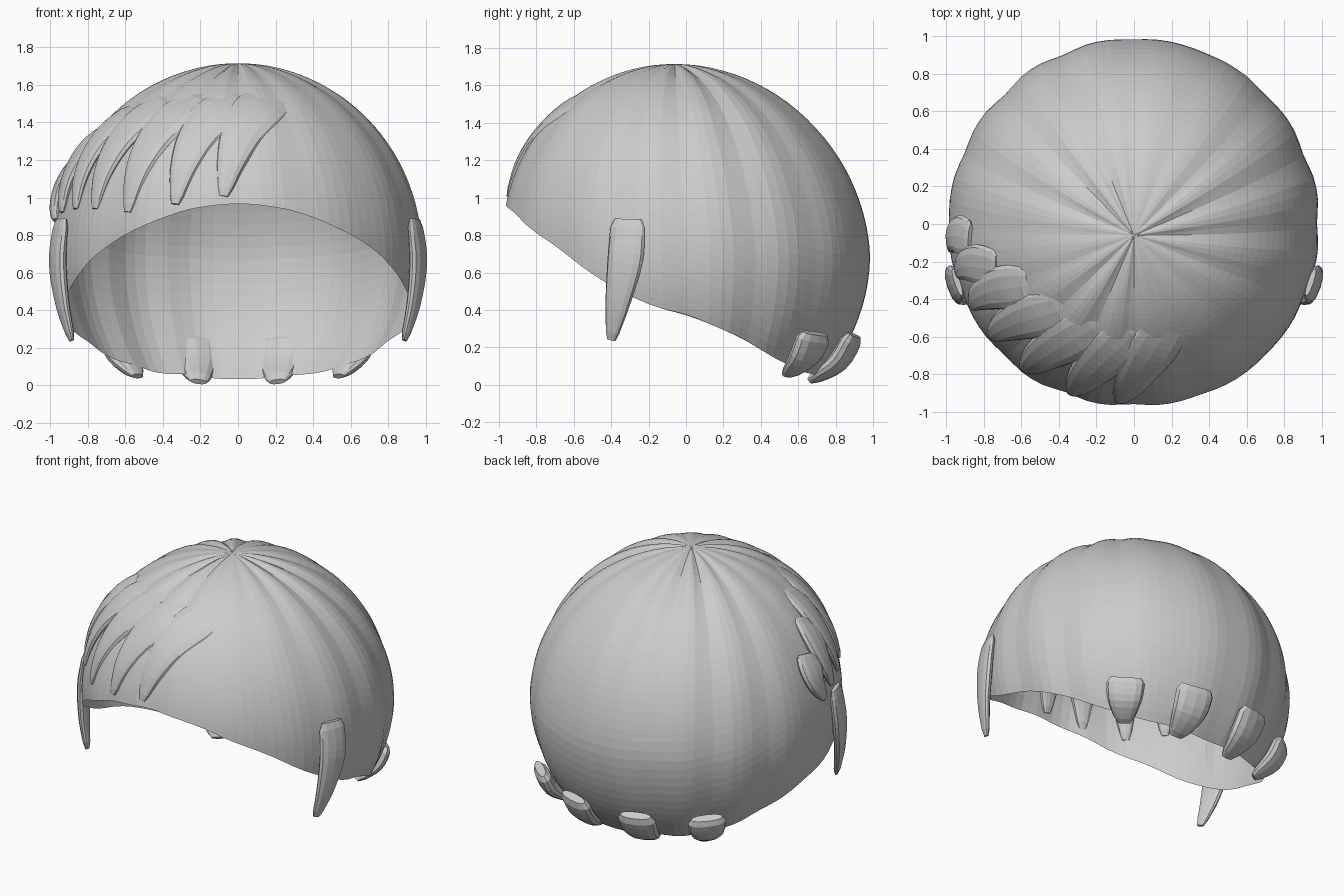
import bpy, bmesh, math
from mathutils import Vector

if "Cube" in bpy.data.objects:
    bpy.data.objects.remove(bpy.data.objects["Cube"])

hair = bpy.data.materials.new("light grey hair")
hair.diffuse_color = (0.6, 0.6, 0.6, 1)
hair.use_nodes = True
hair.node_tree.nodes["Principled BSDF"].inputs["Base Color"].default_value = hair.diffuse_color
CENTRE = Vector((0, 0, 0.7))


def finish(name, bm):
    mesh = bpy.data.meshes.new(name)
    bm.to_mesh(mesh)
    bm.free()
    mesh.materials.append(hair)
    obj = bpy.data.objects.new(name, mesh)
    bpy.context.collection.objects.link(obj)
    return obj


# Hairline height by azimuth: 0 is the front, 180 the nape
HAIRLINE = [(0, .98), (20, .93), (45, .75), (63, .55), (78, .42), (90, .37),
            (103, .29), (118, .18), (130, .11), (145, .06), (180, .02)]


def hairline(deg):
    deg = abs((deg + 180) % 360 - 180)
    for (a, za), (b, zb) in zip(HAIRLINE, HAIRLINE[1:]):
        if deg <= b:
            return za + (zb - za) * (deg - a) / (b - a)
    return HAIRLINE[-1][1]


def smooth_hairline(deg):
    return sum(hairline(deg + d) for d in range(-6, 7, 2)) / 7


# Cap: open sheet swept from the crown to the hairline, with combed ridges
def build_cap(segs=96, rings=36):
    bm = bmesh.new()
    crown = bm.verts.new((0, -0.06, 1.715))
    previous = None
    for j in range(1, rings + 1):
        ring = []
        for i in range(segs):
            deg = 360 * i / segs
            a = math.radians(deg)
            polar_end = math.acos(max(-1, min(1, smooth_hairline(deg) - 0.7)))
            p = polar_end * j / rings
            groove = abs(math.cos(8 * a)) ** 3 * (0.6 + 0.4 * math.cos(3 * a + 1))
            fade = min(1, p / 0.25)
            r = 0.99 + 0.025 * math.cos(p) ** 2 * (p < math.pi / 2)
            r -= 0.022 * groove * fade * (1 - 0.3 * p / polar_end)
            x = r * math.sin(p) * math.sin(a)
            y = -r * math.sin(p) * math.cos(a) - 0.06 * max(0, math.cos(p))
            ring.append(bm.verts.new((x, y, 0.7 + r * math.cos(p))))
        for i in range(segs):
            k = (i + 1) % segs
            if previous:
                bm.faces.new((previous[i], ring[i], ring[k], previous[k]))
            else:
                bm.faces.new((crown, ring[i], ring[k]))
        previous = ring
    return finish("hair_cap", bm)


def sample(values, t):
    """Smooth curve through evenly spaced values."""
    f = t * (len(values) - 1)
    i = min(int(f), len(values) - 2)
    u = f - i
    b, c = values[i], values[i + 1]
    a = values[i - 1] if i else b * 2 - c
    d = values[i + 2] if i + 2 < len(values) else c * 2 - b
    return (b * 2 + (c - a) * u + (a * 2 - b * 5 + c * 4 - d) * u * u
            + (b * 3 - a - c * 3 + d) * u ** 3) * 0.5


# Lock: flattened tapering tuft along a path, facing away from the head
def build_lock(name, path, widths, thick, steps=14, sides=12):
    path = [Vector(p) for p in path]
    bm = bmesh.new()
    rings = []
    for j in range(steps + 1):
        t = j / steps
        point = sample(path, t)
        along = (sample(path, min(1, t + .02)) - sample(path, max(0, t - .02))).normalized()
        out = point - CENTRE
        out = (out - along * out.dot(along)).normalized()
        across = along.cross(out)
        w = sample(widths, t)
        h = sample(thick, t)
        if j in (0, steps):
            w, h = w * 0.8, h * 0.6
        ring = []
        for i in range(sides):
            a = 2 * math.pi * i / sides
            c, s = math.cos(a), math.sin(a)
            side = math.copysign(abs(c) ** 0.8, c) * w
            ring.append(bm.verts.new(point + across * side + out * (s * h)))
        rings.append(ring)
    for lower, upper in zip(rings, rings[1:]):
        for i in range(sides):
            k = (i + 1) % sides
            bm.faces.new((lower[i], lower[k], upper[k], upper[i]))
    bm.faces.new(rings[0][::-1])
    bm.faces.new(rings[-1])
    bmesh.ops.recalc_face_normals(bm, faces=bm.faces)
    return finish(name, bm)


build_cap()

# Swept fringe: (root x, y, z) to (tip x, y, z), bent over the forehead
FRINGE = [((.2, -.50, 1.53), (-.08, -.99, 1.02)),
          ((.02, -.54, 1.53), (-.34, -.92, .97)),
          ((-.18, -.52, 1.53), (-.58, -.77, .92)),
          ((-.36, -.44, 1.51), (-.76, -.6, .94)),
          ((-.55, -.32, 1.46), (-.86, -.44, .94)),
          ((-.72, -.24, 1.34), (-.93, -.27, .92)),
          ((-.86, -.08, 1.18), (-.97, -.14, .88))]
for n, (root, tip) in enumerate(FRINGE):
    a = (Vector(root) - CENTRE).normalized()
    b = (Vector(tip) - CENTRE).normalized()
    bend = b.cross(a).normalized() * -0.05
    points = []
    for k in range(5):
        t = k / 4
        d = (a.slerp(b, t) - bend * math.sin(math.pi * t)).normalized()
        points.append(CENTRE + d * (1.0 + 0.012 * math.sin(math.pi * t)))
    size = 1 - 0.04 * n
    build_lock(f"fringe_lock_{n + 1}", points,
               [w * size for w in (.13, .145, .12, .08, .03)],
               [.025, .035, .035, .03, .018], steps=18)

for side, label in ((1, "right"), (-1, "left")):
    # Sideburn
    build_lock(f"sideburn_{label}",
               [(side * x, y, z) for x, y, z in
                ((.94, -.31, .885), (.96, -.325, .67), (.935, -.365, .44), (.885, -.4, .24))],
               [.095, .1, .07, .03], [.025, .035, .03, .018])
    # Nape tufts
    build_lock(f"nape_inner_{label}",
               [(side * x, y, z) for x, y, z in
                ((.24, .9, .265), (.225, .81, .12), (.21, .66, .02))],
               [.13, .115, .055], [.045, .05, .025], steps=8)
    build_lock(f"nape_outer_{label}",
               [(side * x, y, z) for x, y, z in
                ((.645, .69, .275), (.61, .635, .15), (.535, .54, .05))],
               [.125, .11, .05], [.045, .05, .025], steps=8)
